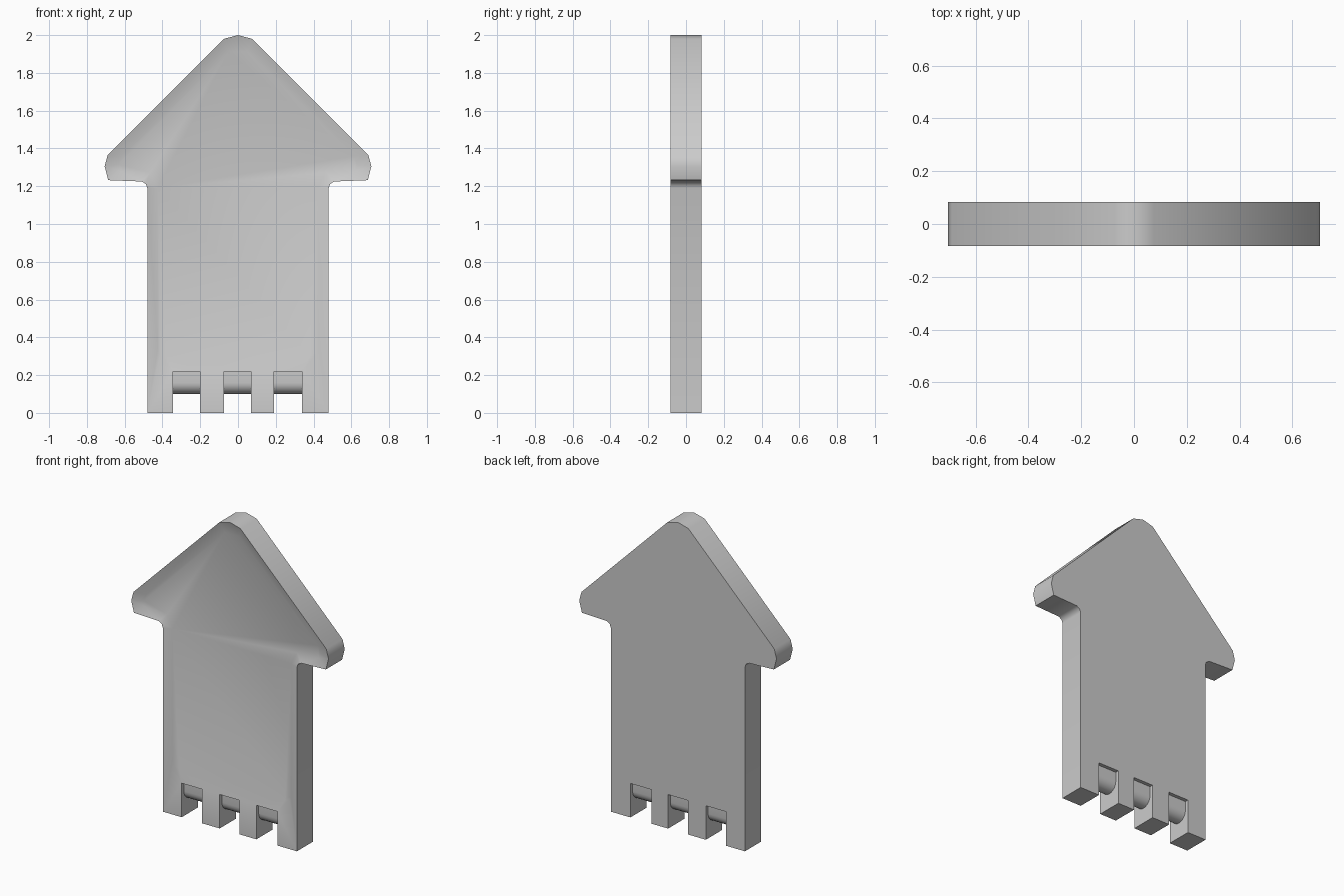
import bpy, bmesh, math

if "Cube" in bpy.data.objects:
    bpy.data.objects.remove(bpy.data.objects["Cube"])

HALF = 0.083      # half thickness of the plate
DEPTH = 0.022     # how far the panel is sunk into the front
NOTCHES = [(0.19, 0.34), (-0.073, 0.07), (-0.345, -0.2)]
NOTCH_TOP, BAR_LOW = 0.22, 0.10

grey = bpy.data.materials.new("plain grey")
grey.diffuse_color = (0.6, 0.6, 0.6, 1)
grey.use_nodes = True
grey.node_tree.nodes["Principled BSDF"].inputs["Base Color"].default_value = grey.diffuse_color


def mirrored(half):
    """Right half, listed from the top centre down, closed with its mirror."""
    return half + [(-x, z) for x, z in reversed(half) if x > 0]


def finish(name, bm, angle):
    bmesh.ops.recalc_face_normals(bm, faces=bm.faces[:])
    mesh = bpy.data.meshes.new(name)
    bm.to_mesh(mesh)
    bm.free()
    mesh.materials.append(grey)
    obj = bpy.data.objects.new(name, mesh)
    bpy.context.collection.objects.link(obj)
    bpy.ops.object.select_all(action='DESELECT')
    obj.select_set(True)
    bpy.context.view_layer.objects.active = obj
    bpy.ops.object.shade_smooth_by_angle(angle=math.radians(angle))
    return obj


def loop(bm, points, y):
    verts = [bm.verts.new((x, y, z)) for x, z in points]
    edges = [bm.edges.new((verts[i - 1], verts[i])) for i in range(len(verts))]
    return verts, edges


# Arrow-shaped outline with three notches along the bottom
right = [(0, 2.0), (0.075, 1.98), (0.69, 1.365), (0.706, 1.305), (0.687, 1.232),
         (0.51, 1.225), (0.488, 1.212), (0.48, 1.19), (0.48, 0)]
teeth = [p for a, b in NOTCHES
         for p in ((b, 0), (b, NOTCH_TOP), (a, NOTCH_TOP), (a, 0))]
outline = right + teeth + [(-x, z) for x, z in reversed(right) if x > 0]

# Smaller outline of the sunken panel
panel = mirrored([(0, 1.93), (0.05, 1.912), (0.615, 1.36), (0.63, 1.315), (0.622, 1.28),
                  (0.465, 1.272), (0.425, 1.19), (0.425, 0.335), (0.412, 0.31),
                  (0.38, 0.30)])

# Plate: back, side walls, sloping rim and sunken panel
bm = bmesh.new()
front, front_edges = loop(bm, outline, -HALF)
inner, inner_edges = loop(bm, panel, -HALF + DEPTH)
bmesh.ops.triangle_fill(bm, edges=front_edges + inner_edges, use_beauty=True,
                        normal=(0, -1, 0))
if not any(all(v in inner for v in f.verts) for f in bm.faces):
    bm.faces.new(inner)
back, _ = loop(bm, outline, HALF)
bm.faces.new(back)
for i in range(len(outline)):
    bm.faces.new((front[i - 1], front[i], back[i], back[i - 1]))
finish("plate", bm, 40)

# Rounded bars hanging in the notches
R = 0.06
for n, (a, b) in enumerate(NOTCHES):
    bm = bmesh.new()
    profile = [(-R, NOTCH_TOP)]
    profile += [(-R * math.cos(t), BAR_LOW + R - R * math.sin(t))
                for t in (math.pi * k / 12 for k in range(13))]
    profile += [(R, NOTCH_TOP)]
    ends = [[bm.verts.new((x, y, z)) for y, z in profile] for x in (a, b)]
    for e in ends:
        bm.faces.new(e)
    for i in range(len(profile)):
        bm.faces.new((ends[0][i - 1], ends[0][i], ends[1][i], ends[1][i - 1]))
    finish(f"notch_bar_{n + 1}", bm, 40)
